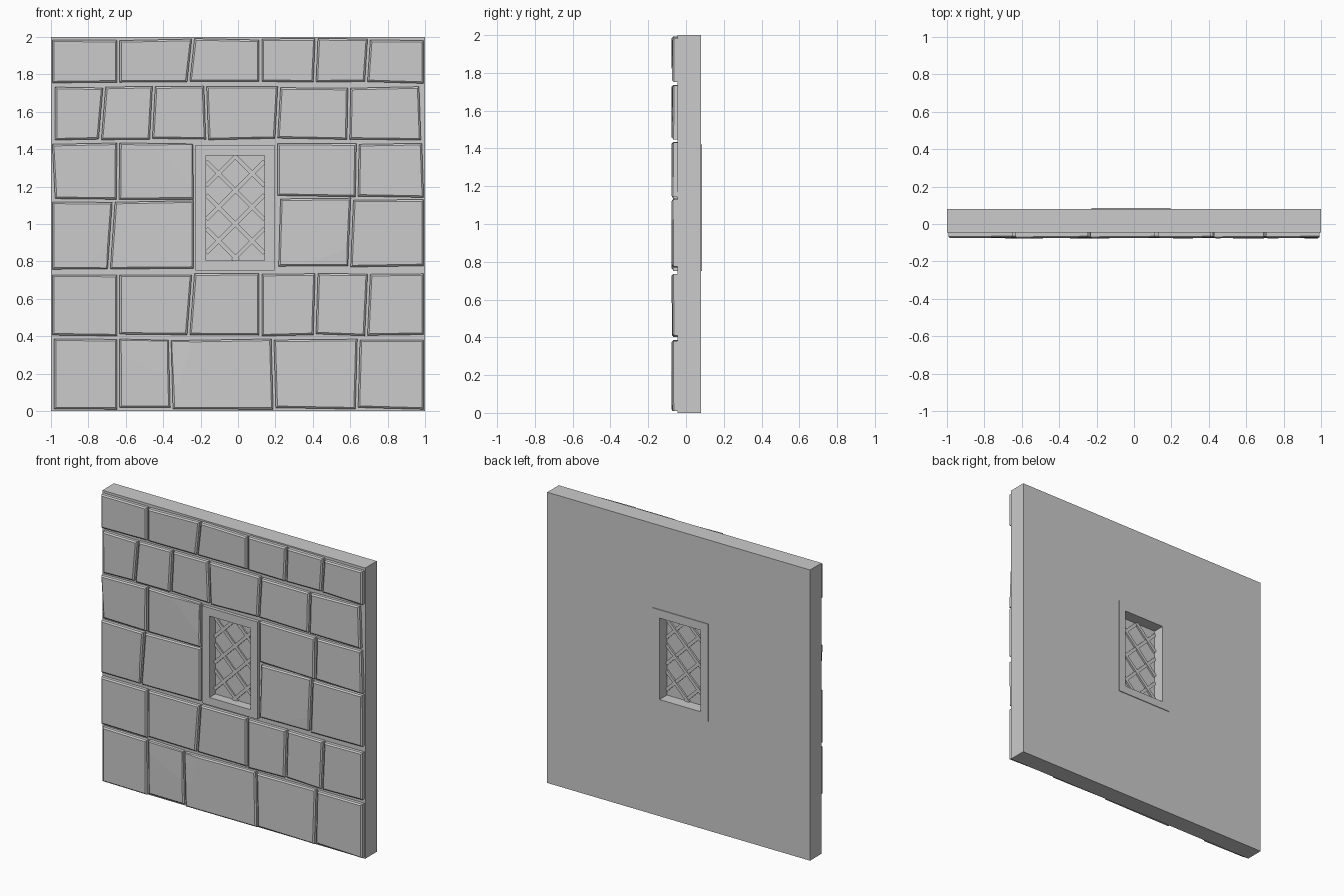
import bpy
import bmesh
import random
from mathutils import Vector

random.seed(4)

default = bpy.data.objects.get("Cube")
if default:
    bpy.data.objects.remove(default, do_unlink=True)

# Single stone grey material
GREY = (0.6, 0.6, 0.6, 1)
stone_grey = bpy.data.materials.new("stone_grey")
stone_grey.use_nodes = True
stone_grey.diffuse_color = GREY
stone_grey.node_tree.nodes["Principled BSDF"].inputs["Base Color"].default_value = GREY


def finish(name, bm):
    """Turn a bmesh into a flat-shaded object with the stone material."""
    bmesh.ops.recalc_face_normals(bm, faces=bm.faces)
    mesh = bpy.data.meshes.new(name)
    bm.to_mesh(mesh)
    bm.free()
    mesh.materials.append(stone_grey)
    obj = bpy.data.objects.new(name, mesh)
    bpy.context.scene.collection.objects.link(obj)
    return obj


def loop_at(bm, corners, y):
    return [bm.verts.new((x, y, z)) for x, z in corners]


def bridge(bm, a, b):
    for i in range(len(a)):
        j = (i + 1) % len(a)
        bm.faces.new((a[i], a[j], b[j], b[i]))


def rectangle(left, right, bottom, top):
    return [(left, bottom), (right, bottom), (right, top), (left, top)]


def rect_ring(name, outer, inner, front, back):
    """Rectangular slab with a rectangular opening through it."""
    bm = bmesh.new()
    loops = [loop_at(bm, rectangle(*rect), y)
             for rect, y in ((outer, front), (outer, back), (inner, back), (inner, front))]
    for i in range(len(loops)):
        bridge(bm, loops[i - 1], loops[i])
    return finish(name, bm)


def prism(bm, corners, front, back):
    a, b = loop_at(bm, corners, front), loop_at(bm, corners, back)
    bm.faces.new(a)
    bm.faces.new(b)
    bridge(bm, a, b)


# Wall slab and window frame
WALL = (-1, 1, 0, 2)
FRAME = (-0.226, 0.195, 0.752, 1.422)
OPENING = (-0.17, 0.142, 0.805, 1.365)
SLAB_FRONT, SLAB_BACK = -0.045, 0.08
rect_ring("wall_slab", WALL, FRAME, SLAB_FRONT, SLAB_BACK)
rect_ring("window_frame", FRAME, OPENING, -0.068, 0.085)

# Window pane
left, right, bottom, top = OPENING
bm = bmesh.new()
prism(bm, rectangle(*OPENING), -0.004, 0.004)
finish("window_pane", bm)

# Diagonal lattice bars, clipped to the opening
middle, centre_z, spacing, half_bar = (left + right) / 2, 1.18, 0.18, 0.011
bm = bmesh.new()
for slope in (1, -1):
    for k in range(-5, 5):
        z0 = centre_z + k * spacing
        limits = sorted((slope * (bottom - z0), slope * (top - z0)))
        start = max(left - middle, limits[0])
        end = min(right - middle, limits[1])
        if end - start < 0.03:
            continue
        a = Vector((middle + start, z0 + slope * start))
        b = Vector((middle + end, z0 + slope * end))
        side = Vector((-slope, 1)).normalized() * half_bar
        depth = 0.016 if slope > 0 else 0.013
        prism(bm, [a - side, b - side, b + side, a + side], -depth, depth)
finish("window_lattice", bm)


def chip(bm, point, normal):
    """Slice a broken piece off a stone and close the cut."""
    geom = bm.verts[:] + bm.edges[:] + bm.faces[:]
    cut = bmesh.ops.bisect_plane(bm, geom=geom, plane_co=point, plane_no=normal,
                                 clear_outer=True)
    edges = [e for e in cut["geom_cut"] if isinstance(e, bmesh.types.BMEdge)]
    bmesh.ops.holes_fill(bm, edges=edges, sides=0)


def stone(name, corners, chipped):
    """Facing stone with slightly leaning front and bevelled rim."""
    bm = bmesh.new()
    centre = sum((Vector(c) for c in corners), Vector((0, 0))) / 4
    inset = [Vector(c) - Vector((0.009 if c[0] > centre.x else -0.009,
                                 0.009 if c[1] > centre.y else -0.009)) for c in corners]
    base = loop_at(bm, corners, SLAB_FRONT + 0.005)
    rim = loop_at(bm, corners, -0.066)
    face = loop_at(bm, inset, -0.074)
    lean_x, lean_z = random.uniform(-0.012, 0.012), random.uniform(-0.012, 0.012)
    for v in rim + face:
        v.co.y += lean_x * (v.co.x - centre.x) + lean_z * (v.co.z - centre.y)
    bm.faces.new(base)
    bm.faces.new(face)
    bridge(bm, base, rim)
    bridge(bm, rim, face)
    if chipped is not None:
        corner, reach = chipped
        target = Vector(corners[corner])
        inward = centre - target
        point = target + inward.normalized() * reach
        normal = Vector((-inward.x, -reach * 30, -inward.y)).normalized()
        # A shallow cut that meets the front face at the given reach
        normal = Vector((normal.x * 0.3, -1, normal.z * 0.3))
        chip(bm, Vector((point.x, -0.073, point.y)), normal)
    finish(name, bm)


# Stone courses: bottom, top, joints as (x at bottom, x at top)
repeat = [(-1, -1), (-.64, -.64), (-.265, -.24), (.12, .12), (.41, .42), (.685, .7), (1, 1)]
courses = {
    "base": (.008, .388, [(-.99, -.99), (-.64, -.64), (-.355, -.365), (.195, .185),
                          (.635, .645), (1, 1)]),
    "lower": (.4, .738, repeat),
    "sill_left": (.757, 1.125, [(-1, -1), (-.69, -.665), (-.23, -.23)]),
    "sill_right": (.765, 1.138, [(.21, .22), (.595, .61), (1, 1)]),
    "lintel_left": (1.13, 1.438, [(-.985, -1), (-.643, -.64), (-.23, -.235)]),
    "lintel_right": (1.14, 1.432, [(.205, .205), (.635, .64), (1, .99)]),
    "upper": (1.447, 1.737, [(-.985, -.985), (-.738, -.715), (-.465, -.45),
                             (-.165, -.175), (.205, .22), (.59, .595), (.985, .975)]),
    "top": (1.75, 1.992, repeat),
}
# Broken corners: (corner index, reach)
chips = {("base", 1): (2, .12), ("base", 2): (3, .08), ("sill_left", 0): (1, .06),
         ("sill_right", 0): (1, .08), ("lintel_left", 1): (2, .09),
         ("lintel_right", 0): (0, .09), ("lintel_right", 1): (3, .05)}
gap = 0.007
for course, (low, high, joints) in courses.items():
    for i in range(len(joints) - 1):
        (lb, lt), (rb, rt) = joints[i], joints[i + 1]
        wobble = [random.uniform(0, 0.012) for _ in range(4)]
        corners = [(lb + gap, low + wobble[0]), (rb - gap, low + wobble[1]),
                   (rt - gap, high - wobble[2]), (lt + gap, high - wobble[3])]
        stone(f"{course}_stone_{i + 1}", corners, chips.get((course, i)))
